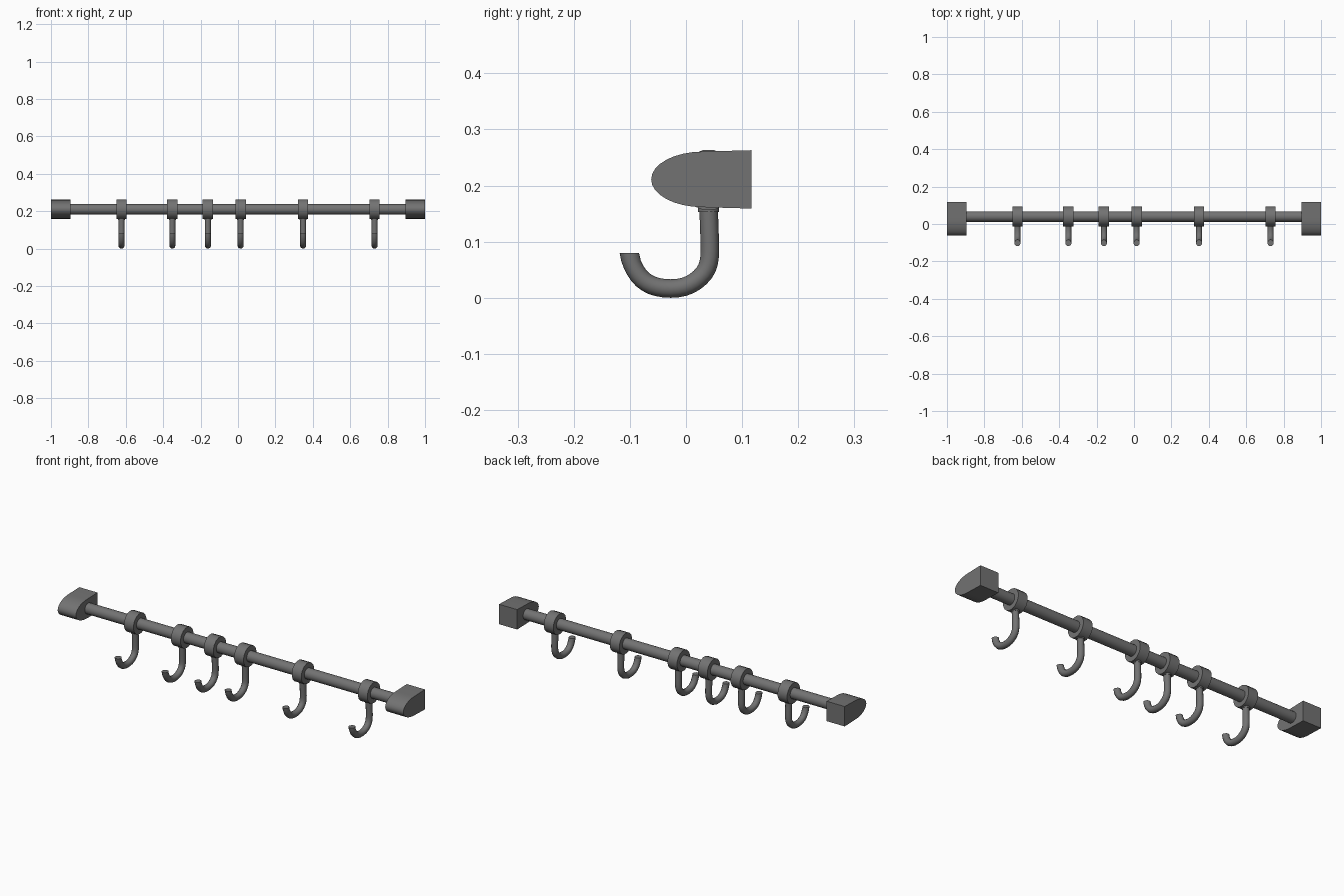
import bpy, bmesh, math
from mathutils import Matrix, Vector

if "Cube" in bpy.data.objects:
    bpy.data.objects.remove(bpy.data.objects["Cube"])

AXIS_Y, AXIS_Z = 0.040, 0.210          # rod centre line
HOOK_X = [-0.623, -0.351, -0.161, 0.014, 0.348, 0.730]

# dark grey metal
DARK = bpy.data.materials.new("dark_metal")
DARK.diffuse_color = (0.17, 0.17, 0.17, 1)
DARK.use_nodes = True
DARK.node_tree.nodes["Principled BSDF"].inputs["Base Color"].default_value = DARK.diffuse_color


def smooth(ob):
    bpy.ops.object.select_all(action='DESELECT')
    ob.select_set(True)
    bpy.context.view_layer.objects.active = ob
    bpy.ops.object.shade_smooth_by_angle(angle=math.radians(35))


def finish(name, bm, loc=(0, 0, 0)):
    bmesh.ops.recalc_face_normals(bm, faces=bm.faces)
    mesh = bpy.data.meshes.new(name)
    bm.to_mesh(mesh)
    bm.free()
    mesh.materials.append(DARK)
    ob = bpy.data.objects.new(name, mesh)
    ob.location = loc
    bpy.context.collection.objects.link(ob)
    smooth(ob)
    return ob


def cylinder(name, radius, length, sides, loc, axis='X'):
    bm = bmesh.new()
    rot = Matrix.Rotation(math.pi / 2, 4, 'Y') if axis == 'X' else Matrix()
    bmesh.ops.create_cone(bm, cap_ends=True, segments=sides, radius1=radius,
                          radius2=radius, depth=length, matrix=rot)
    return finish(name, bm, loc)


def end_mount(name, x0, x1):
    # bullet-shaped side profile: square at the wall, elliptical at the front
    cy, ry, rz = 0.03, 0.092, 0.0495
    pts = [(0.117, 0.159), (0.117, 0.263), (0.08, 0.262)]
    for i in range(17):
        a = math.pi / 2 + math.pi * i / 16
        pts.append((cy + ry * math.cos(a), 0.211 + rz * math.sin(a)))
    pts.append((0.08, 0.160))
    bm = bmesh.new()
    face = bm.faces.new([bm.verts.new((x0, y, z)) for y, z in pts])
    ext = bmesh.ops.extrude_face_region(bm, geom=[face])
    bmesh.ops.translate(bm, vec=(x1 - x0, 0, 0),
                        verts=[v for v in ext['geom'] if isinstance(v, bmesh.types.BMVert)])
    bm.faces.new([v for v in face.verts]) if not face.is_valid else None
    return finish(name, bm)


def ring(name, outer, inner, width, sides, loc):
    # sliding collar, a closed tube around the rod
    bm = bmesh.new()
    loops = []
    for r, x in ((outer, -width / 2), (outer, width / 2), (inner, width / 2), (inner, -width / 2)):
        loops.append([bm.verts.new((x, r * math.cos(a), r * math.sin(a)))
                      for a in ((i + 0.5) * math.tau / sides for i in range(sides))])
    for k in range(4):
        a, b = loops[k], loops[(k + 1) % 4]
        for i in range(sides):
            j = (i + 1) % sides
            bm.faces.new((a[i], a[j], b[j], b[i]))
    return finish(name, bm, loc)


def hook(name):
    # J-shaped bent wire: (y, z) point and (y, z) half-handle
    path = [((0.040, 0.168), (0.0005, -0.02)), ((0.0425, 0.085), (0.0, -0.022)),
            ((0.025, 0.036), (-0.014, -0.013)), ((-0.027, 0.0165), (-0.022, 0.0)),
            ((-0.078, 0.033), (-0.012, 0.011)), ((-0.102, 0.080), (-0.003, 0.016))]
    cu = bpy.data.curves.new(name, 'CURVE')
    cu.dimensions = '3D'
    cu.bevel_depth = 0.0165
    cu.bevel_resolution = 4
    cu.resolution_u = 5
    cu.use_fill_caps = True
    sp = cu.splines.new('BEZIER')
    sp.bezier_points.add(len(path) - 1)
    for p, ((y, z), (dy, dz)) in zip(sp.bezier_points, path):
        p.handle_left_type = p.handle_right_type = 'FREE'
        p.co = (0, y, z)
        p.handle_left = (0, y - dy, z - dz)
        p.handle_right = (0, y + dy, z + dz)
    ob = bpy.data.objects.new(name, cu)
    bpy.context.collection.objects.link(ob)
    bpy.ops.object.select_all(action='DESELECT')
    ob.select_set(True)
    bpy.context.view_layer.objects.active = ob
    bpy.ops.object.convert(target='MESH')
    ob = bpy.context.object
    # level the cut at the tip
    for v in ob.data.vertices:
        if v.co.y < -0.08 and v.co.z > 0.074:
            v.co.z = 0.080
    ob.data.materials.clear()
    ob.data.materials.append(DARK)
    smooth(ob)
    return ob


# rod and end mounts
cylinder("rod", 0.028, 1.84, 32, (0, AXIS_Y, AXIS_Z))
end_mount("end_mount_left", -1.0, -0.895)
end_mount("end_mount_right", 0.895, 1.0)

# master ring, neck and hook, then linked copies along the rod
parts = [ring("ring", 0.054, 0.027, 0.055, 16, (0, AXIS_Y, AXIS_Z)),
         cylinder("hook_neck", 0.019, 0.014, 20, (0, 0.040, 0.160), 'Z'),
         hook("hook")]
for n, x in enumerate(HOOK_X):
    for part in parts:
        ob = part if n == 0 else part.copy()
        if n:
            ob.name = f"{part.name}_{n + 1}"
            bpy.context.collection.objects.link(ob)
        ob.location.x = x
